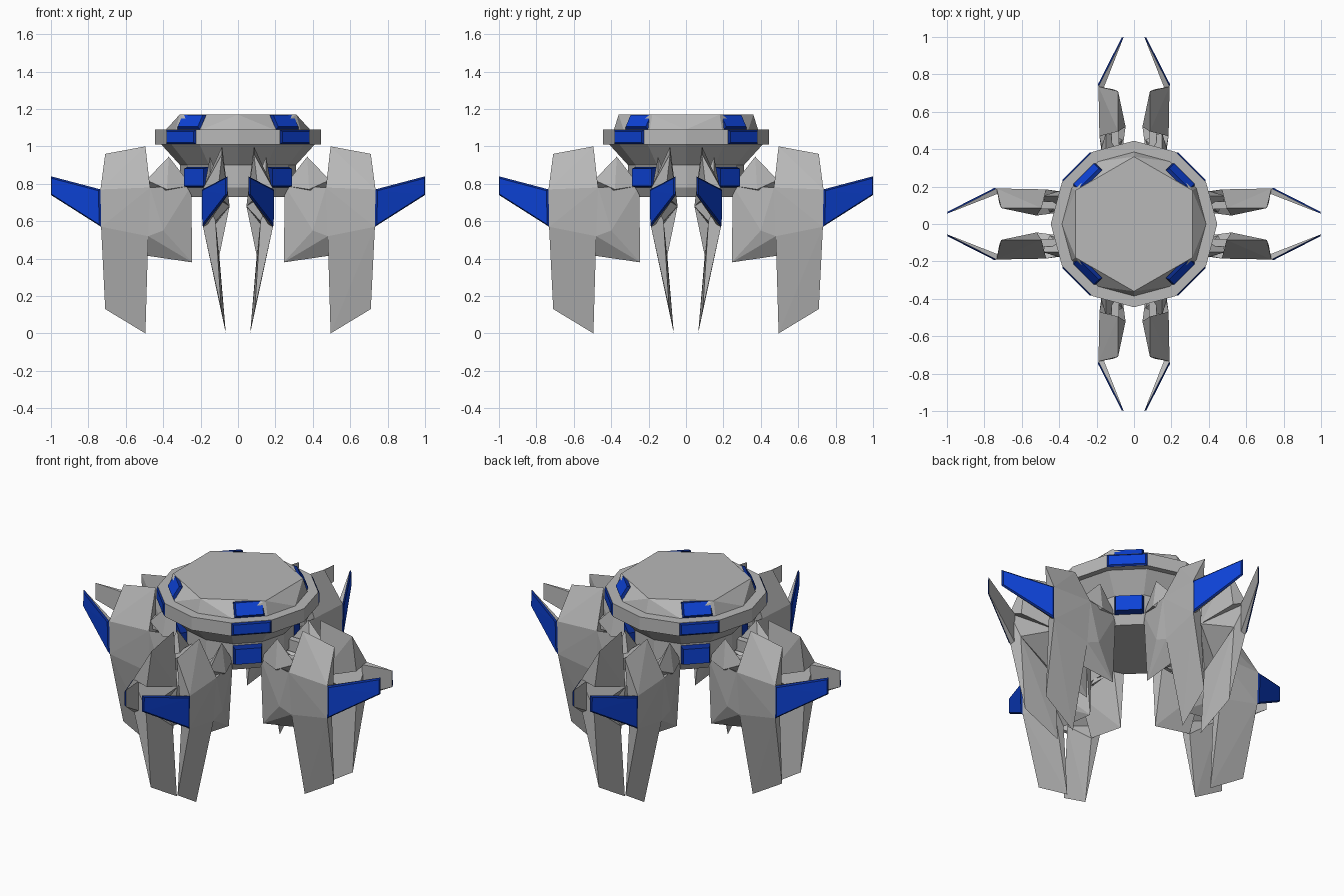
import bpy
import bmesh
from math import pi, sin, cos
from mathutils import Matrix, Vector

cube = bpy.data.objects.get("Cube")
if cube:
    bpy.data.objects.remove(cube, do_unlink=True)


def make_material(name, rgb):
    mat = bpy.data.materials.new(name)
    mat.use_nodes = True
    color = (*rgb, 1)
    mat.diffuse_color = color
    mat.node_tree.nodes["Principled BSDF"].inputs["Base Color"].default_value = color
    return mat


GREY = make_material("hull grey", (0.48, 0.48, 0.48))
BLUE = make_material("panel blue", (0.004, 0.055, 0.68))
NAVY = make_material("panel rim navy", (0.003, 0.025, 0.28))


def hull(name, points, materials, facing=None):
    """Flat-faced convex solid; faces looking along 'facing' take the first material."""
    bm = bmesh.new()
    for p in points:
        bm.verts.new(p)
    result = bmesh.ops.convex_hull(bm, input=bm.verts[:])
    loose = [v for v in bm.verts if not v.link_faces]
    bmesh.ops.delete(bm, geom=loose, context='VERTS')
    bmesh.ops.dissolve_limit(bm, angle_limit=0.01, verts=bm.verts[:], edges=bm.edges[:])
    bmesh.ops.recalc_face_normals(bm, faces=bm.faces[:])
    if facing is not None:
        for f in bm.faces:
            f.material_index = 0 if f.normal.dot(facing) > 0.9 else 1
    mesh = bpy.data.meshes.new(name)
    bm.to_mesh(mesh)
    bm.free()
    for mat in materials:
        mesh.materials.append(mat)
    obj = bpy.data.objects.new(name, mesh)
    bpy.context.scene.collection.objects.link(obj)
    return obj


def plate(name, quad, outward, thick, rim=0.009):
    """Raised blue panel with a dark sloping rim, standing on a quad."""
    quad = [Vector(p) for p in quad]
    normal = (quad[1] - quad[0]).cross(quad[3] - quad[0]).normalized()
    if normal.dot(outward) < 0:
        normal = -normal
    raised = []
    for i, p in enumerate(quad):
        to_next = (quad[(i + 1) % 4] - p).normalized()
        to_prev = (quad[i - 1] - p).normalized()
        raised.append(p + (to_next + to_prev) * rim + normal * thick)
    hull(name, quad + raised, [BLUE, NAVY], normal)


def ring(radius, z, sides=12):
    step = 2 * pi / sides
    return [Vector((radius * sin(i * step), radius * cos(i * step), z)) for i in range(sides)]


# Central body: stacked twelve-sided solids with a six-sided cap
hull("body_keel", ring(0.28, 0.73) + ring(0.31, 0.78), [GREY])
hull("body_neck", ring(0.31, 0.78) + ring(0.31, 0.9), [GREY])
hull("body_cone", ring(0.31, 0.9) + ring(0.41, 1.01), [GREY])
hull("body_rim", ring(0.445, 1.01) + ring(0.445, 1.09), [GREY])
hull("body_cap", ring(0.385, 1.09) + ring(0.36, 1.17, 6), [GREY])

# Blue panels on the four diagonals: bottom radius, top radius, bottom z, top z, half width, depth
BODY_PANELS = {
    "cap_panel": (0.372, 0.325, 1.09, 1.168, 0.085, 0.015),
    "rim_panel": (0.43, 0.43, 1.012, 1.088, 0.112, 0.008),
    "neck_panel": (0.3, 0.3, 0.78, 0.89, 0.082, 0.035),
}
for name, (r0, r1, z0, z1, w, depth) in BODY_PANELS.items():
    quad = [Vector(p) for p in ((r0, -w, z0), (r0, w, z0), (r1, w, z1), (r1, -w, z1))]
    for k in range(4):
        turn = Matrix.Rotation(pi / 4 + k * pi / 2, 3, 'Z')
        plate(f"{name}_{k + 1}", [turn @ p for p in quad], turn @ Vector((1, 0, 0)), depth)

# Shared corners of one claw half
BROW_OUT = (0.735, 0.19, 0.77)
BROW_IN = (0.47, 0.185, 0.78)
CHEEK_OUT = (0.732, 0.187, 0.57)
CHEEK_IN = (0.48, 0.172, 0.52)
BACK_OUT = (0.715, 0.12, 0.6)
BACK_IN = (0.52, 0.045, 0.68)
HEEL = (0.485, 0.1, 0.415)
ROOT = (0.25, 0.14, 0.79)
BLADE_TOP = (1, 0.055, 0.84)
BLADE_LOW = (1, 0.055, 0.74)

CLAW_PARTS = {
    "claw_crest": [(0.71, 0.085, 0.96), (0.495, 0.085, 1), BROW_OUT, BROW_IN,
                   (0.72, 0.11, 0.74), BACK_IN],
    "claw_cheek": [BROW_OUT, BROW_IN, CHEEK_OUT, CHEEK_IN, BACK_IN, BACK_OUT],
    "claw_talon": [CHEEK_OUT, CHEEK_IN, BACK_OUT, HEEL,
                   (0.71, 0.09, 0.13), (0.495, 0.065, 0)],
    "claw_inner_panel": [ROOT, BROW_IN, CHEEK_IN, BACK_IN, HEEL,
                         (0.4, 0.175, 0.55), (0.245, 0.11, 0.38), (0.27, 0.08, 0.75)],
    "claw_spike": [(0.49, 0.15, 0.82), (0.37, 0.15, 0.945), ROOT,
                   (0.38, 0.182, 0.77), (0.45, 0.06, 0.72)],
    "claw_blade": [BROW_OUT, CHEEK_OUT, BLADE_TOP, BLADE_LOW,
                   (0.72, 0.165, 0.76), (0.72, 0.165, 0.58)],
}

# Four pairs of mirrored claws around the body
for k in range(4):
    turn = Matrix.Rotation(k * pi / 2, 3, 'Z')
    for side, label in ((1, "left"), (-1, "right")):
        place = turn @ Matrix.Diagonal((1, side, 1))
        for name, points in CLAW_PARTS.items():
            hull(f"{name}_{label}_{k + 1}", [place @ Vector(p) for p in points], [GREY])
        face = [place @ Vector(p) for p in (CHEEK_OUT, BLADE_LOW, BLADE_TOP, BROW_OUT)]
        plate(f"blade_panel_{label}_{k + 1}", face, place @ Vector((0, 1, 0)), 0.008)
        # Strut from claw to body
        strut = [place @ Vector((x, y, z)) for x in (0.25, 0.5)
                 for y in (0.08, 0.12) for z in (0.76, 0.83)]
        hull(f"strut_{label}_{k + 1}", strut, [GREY])
